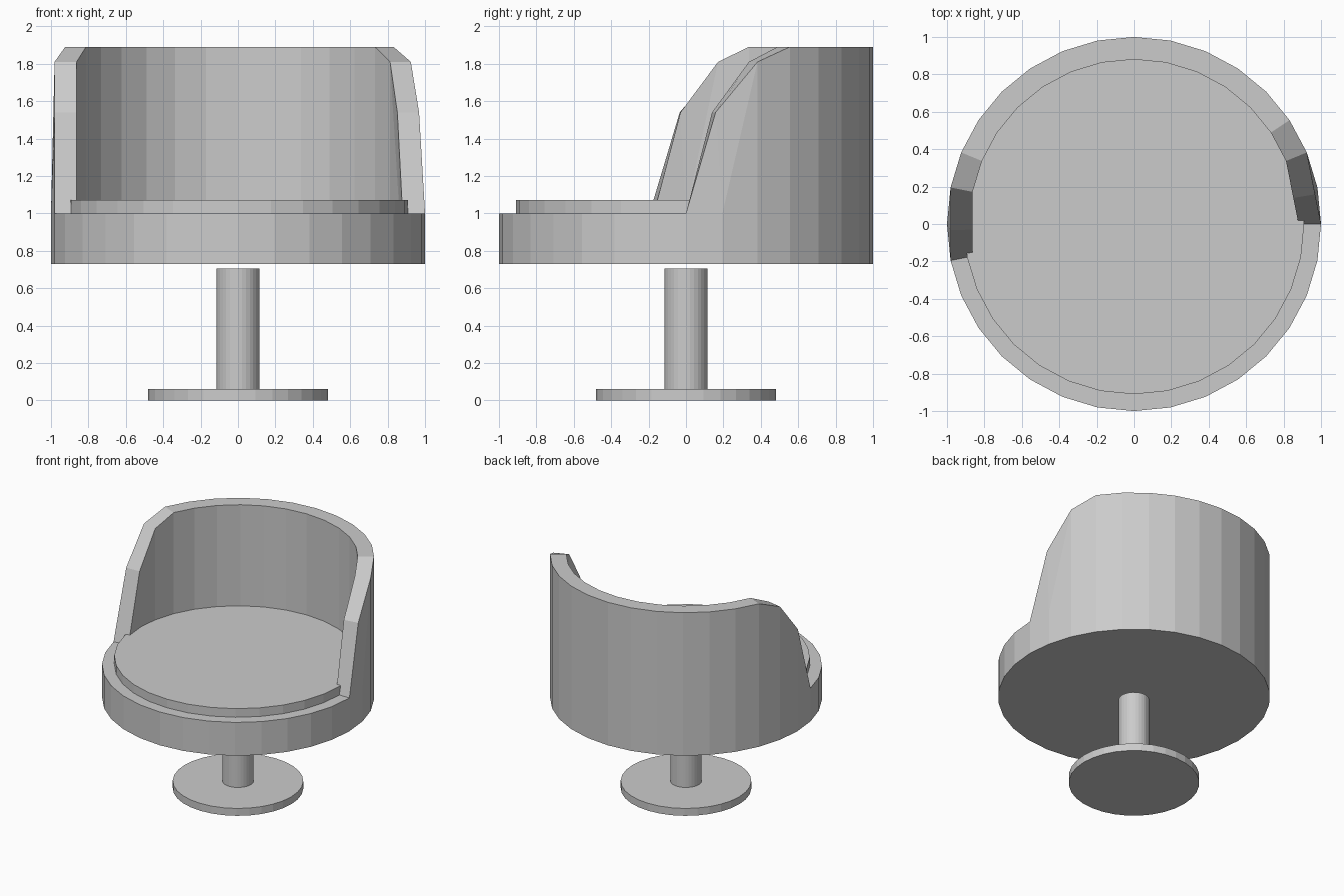
import bpy, bmesh
from math import sin, cos, radians

if "Cube" in bpy.data.objects:
    bpy.data.objects.remove(bpy.data.objects["Cube"])

N = 32
STEP = 360 / N
LAST = 17            # backrest spans steps 0..17
INNER = 0.88         # inner radius relative to outer


def finish(name, bm):
    bmesh.ops.recalc_face_normals(bm, faces=bm.faces[:])
    me = bpy.data.meshes.new(name)
    bm.to_mesh(me)
    bm.free()
    ob = bpy.data.objects.new(name, me)
    bpy.context.collection.objects.link(ob)
    return ob


def disc(name, r, z0, z1):
    bm = bmesh.new()
    ring = [bm.verts.new((r * cos(radians(i * STEP)), r * sin(radians(i * STEP)), z0)) for i in range(N)]
    face = bm.faces.new(ring)
    ext = bmesh.ops.extrude_face_region(bm, geom=[face], use_keep_orig=True)
    top = [g for g in ext["geom"] if isinstance(g, bmesh.types.BMVert)]
    bmesh.ops.translate(bm, verts=top, vec=(0, 0, z1 - z0))
    return finish(name, bm)


# Foot, post and seat cushion
disc("foot_plate", 0.48, 0.0, 0.06)
disc("post", 0.115, 0.06, 0.705)
disc("seat_cushion", 0.91, 1.0, 1.07)

# Seat drum with backrest shell in one mesh
bm = bmesh.new()


def polar(deg, r, z):
    a = radians(deg)
    return bm.verts.new((r * cos(a), r * sin(a), z))


def wall(ring, scale):
    """Backrest surface above a ring; returns its upper edge from right to left."""
    top = {k: polar(k * STEP, scale, 1.81 if k in (2, LAST - 2) else 1.89)
           for k in range(2, LAST - 1)}
    mid_r = polar(9.3, 0.981 * scale, 1.54)
    mid_l = polar(LAST * STEP - 9.3, 0.981 * scale, 1.54)
    for k in range(2, LAST - 2):
        bm.faces.new((ring[k], ring[k + 1], top[k + 1], top[k]))
    for end, d, mid in ((0, 1, mid_r), (LAST, -1, mid_l)):
        bm.faces.new((ring[end], ring[end + d], mid))
        bm.faces.new((ring[end + d], ring[end + 2 * d], top[end + 2 * d]))
        bm.faces.new((ring[end + d], top[end + 2 * d], mid))
    return [ring[0], mid_r, *top.values(), mid_l, ring[LAST]]


bottom = [polar(i * STEP, 1, 0.73) for i in range(N)]
outer = [polar(i * STEP, 1, 1.0) for i in range(N)]
inner = [polar(i * STEP, INNER, 1.0) for i in range(N)]
bm.faces.new(bottom)
for i in range(N):
    j = (i + 1) % N
    bm.faces.new((bottom[i], bottom[j], outer[j], outer[i]))
    if i >= LAST:    # front ledge
        bm.faces.new((outer[i], outer[j], inner[j], inner[i]))

# Rim joining the outer and inner backrest surfaces
rim_out, rim_in = wall(outer, 1), wall(inner, INNER)
for i in range(len(rim_out) - 1):
    bm.faces.new((rim_out[i], rim_out[i + 1], rim_in[i + 1], rim_in[i]))
finish("seat_shell", bm)
